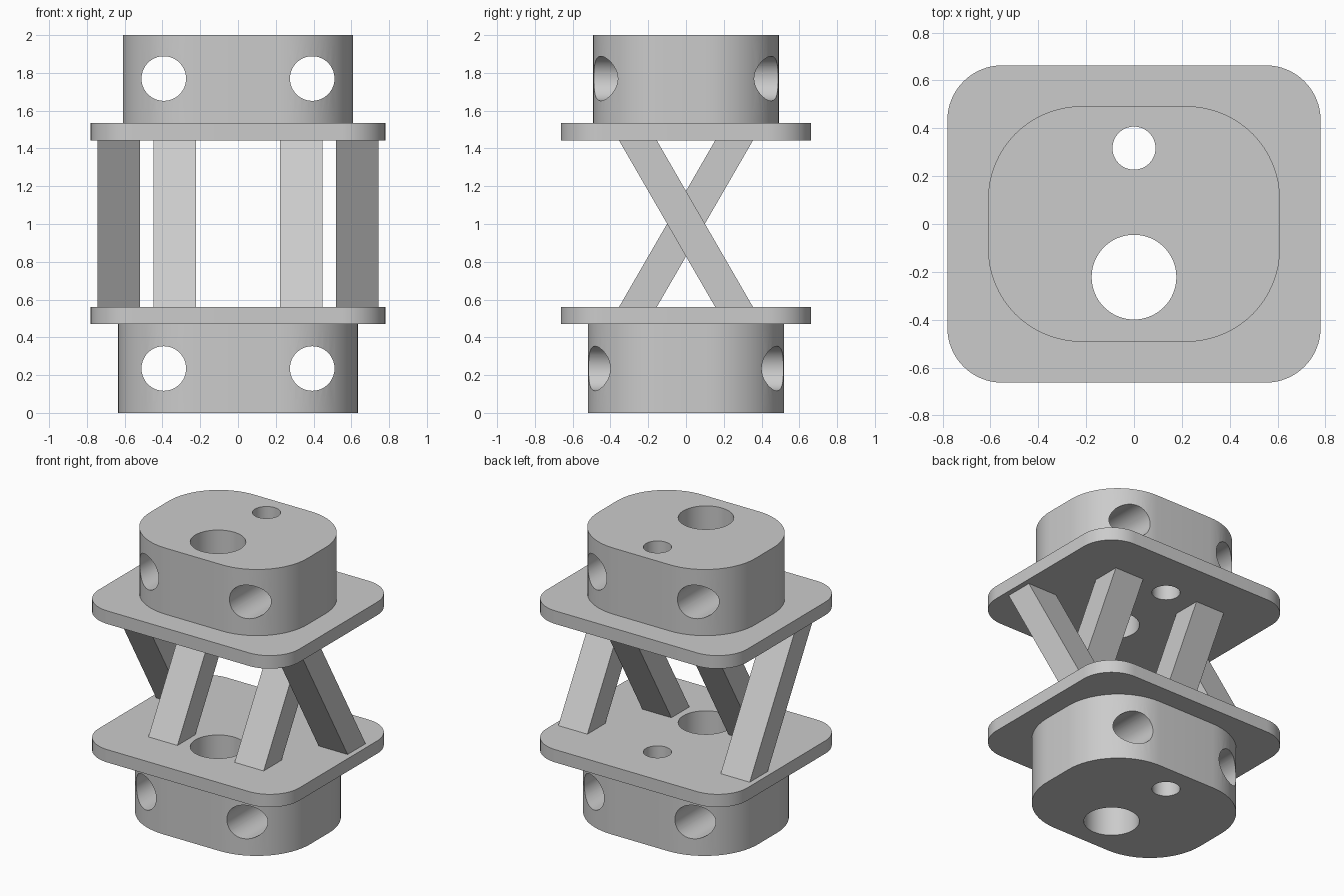
import bpy
import bmesh
from math import cos, sin, pi, radians
from mathutils import Matrix, Vector

cube = bpy.data.objects.get("Cube")
if cube:
    bpy.data.objects.remove(cube, do_unlink=True)

grey = bpy.data.materials.new("plain grey")
grey.use_nodes = True
colour = (0.6, 0.6, 0.6, 1)
grey.diffuse_color = colour
grey.node_tree.nodes["Principled BSDF"].inputs["Base Color"].default_value = colour


def prism(name, outline, offset):
    """Extrude a closed 3D outline by an offset vector."""
    bm = bmesh.new()
    base = bm.faces.new([bm.verts.new(p) for p in outline])
    top = bmesh.ops.extrude_face_region(bm, geom=[base], use_keep_orig=True)
    verts = [g for g in top["geom"] if isinstance(g, bmesh.types.BMVert)]
    bmesh.ops.translate(bm, verts=verts, vec=Vector(offset))
    bmesh.ops.recalc_face_normals(bm, faces=bm.faces)
    mesh = bpy.data.meshes.new(name)
    bm.to_mesh(mesh)
    bm.free()
    mesh.materials.append(grey)
    obj = bpy.data.objects.new(name, mesh)
    bpy.context.collection.objects.link(obj)
    return obj


def rounded_slab(name, hx, hy, radius, z0, z1, steps=16):
    """Upright slab with four rounded corners."""
    outline = []
    corners = [(1, 1), (-1, 1), (-1, -1), (1, -1)]
    for quarter, (sx, sy) in enumerate(corners):
        for i in range(steps + 1):
            a = (quarter + i / steps) * pi / 2
            outline.append((sx * (hx - radius) + radius * cos(a),
                            sy * (hy - radius) + radius * sin(a), z0))
    return prism(name, outline, (0, 0, z1 - z0))


def drill(name, radius, location, along_y=False):
    """Cylinder cutter, vertical or running front to back."""
    bm = bmesh.new()
    bmesh.ops.create_cone(bm, cap_ends=True, segments=64, radius1=radius,
                          radius2=radius, depth=5)
    turn = Matrix.Rotation(pi / 2 if along_y else 0, 4, "X")
    bm.transform(Matrix.Translation(location) @ turn)
    mesh = bpy.data.meshes.new(name)
    bm.to_mesh(mesh)
    bm.free()
    mesh.materials.append(grey)
    obj = bpy.data.objects.new(name, mesh)
    bpy.context.collection.objects.link(obj)
    obj.hide_render = True
    return obj


def cut(obj, cutters):
    """Bore the holes, then smooth the curved walls."""
    bpy.ops.object.select_all(action="DESELECT")
    bpy.context.view_layer.objects.active = obj
    obj.select_set(True)
    for cutter in cutters:
        mod = obj.modifiers.new("hole", "BOOLEAN")
        mod.operation = "DIFFERENCE"
        mod.solver = "EXACT"
        mod.object = cutter
        bpy.ops.object.modifier_apply(modifier=mod.name)
    bpy.ops.object.shade_smooth_by_angle(angle=radians(30))


# Vertical bores shared by every layer
bores = [drill("large_bore", 0.177, (0, -0.222, 1)),
         drill("small_bore", 0.09, (0, 0.317, 1))]
cutters = list(bores)

# End blocks with bolt holes running front to back
for name, hx, hy, radius, z0, z1, hole_z in [
        ("lower_block", 0.635, 0.52, 0.415, 0, 0.47, 0.235),
        ("upper_block", 0.61, 0.492, 0.39, 1.535, 2, 1.77)]:
    block = rounded_slab(name, hx, hy, radius, z0, z1)
    bolts = [drill("bolt_hole", 0.118, (s * 0.393, 0, hole_z), True)
             for s in (-1, 1)]
    cut(block, bores + bolts)
    cutters += bolts

# Flange plates
for name, z0, z1 in [("lower_plate", 0.47, 0.56), ("upper_plate", 1.443, 1.535)]:
    cut(rounded_slab(name, 0.78, 0.663, 0.23, z0, z1), bores)

for cutter in cutters:
    bpy.data.objects.remove(cutter, do_unlink=True)

# Crossed struts: the inner pair leans back, the outer pair leans forward
for name, x_in, lean in [("inner_strut", 0.222, 1), ("outer_strut", 0.518, -1)]:
    for side, s in [("left", 1), ("right", -1)]:
        profile = [(-0.355, 0.56), (-0.155, 0.56), (0.355, 1.443), (0.155, 1.443)]
        outline = [(s * x_in, lean * y, z) for y, z in profile]
        prism(f"{side}_{name}", outline, (s * 0.226, 0, 0))
